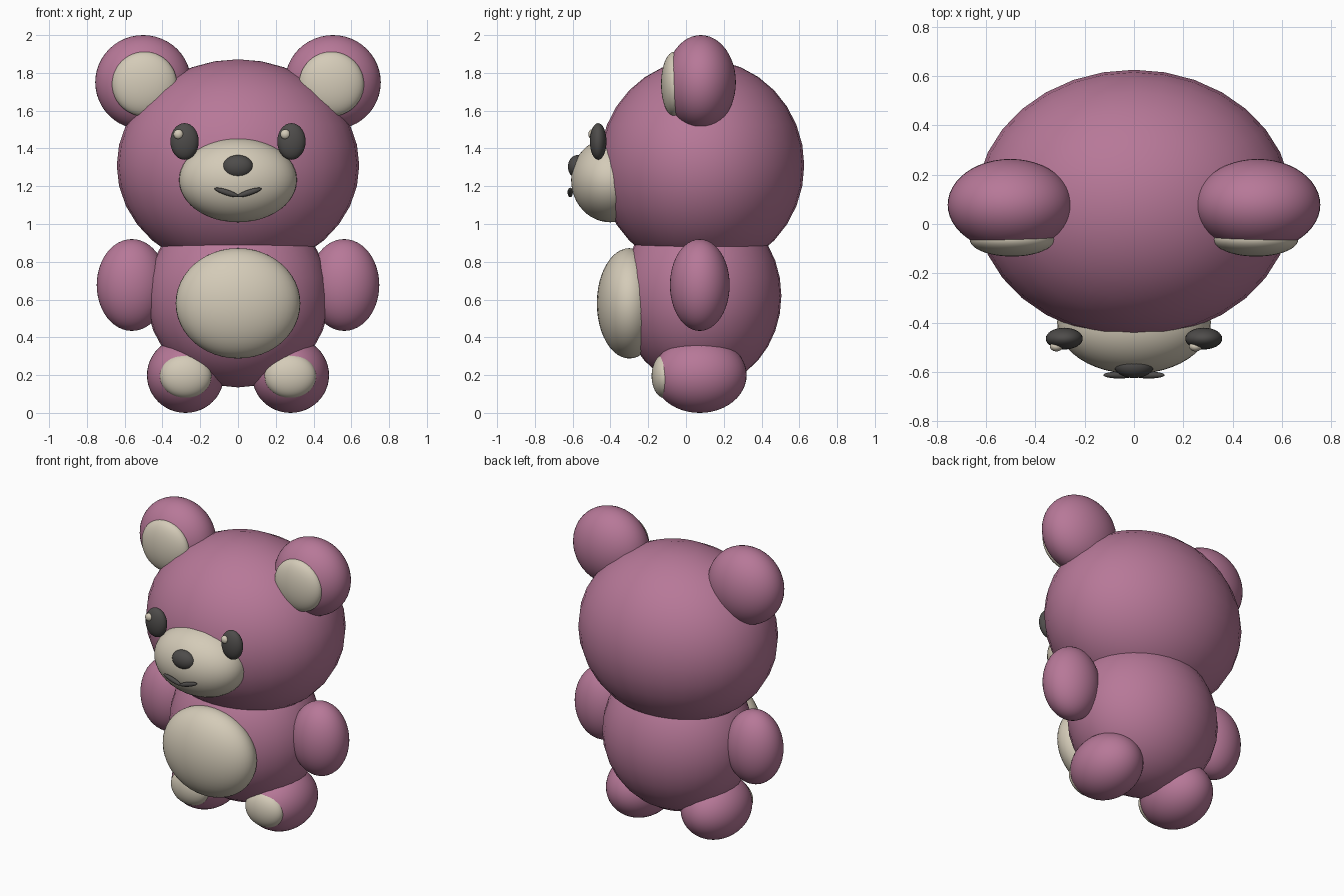
import bpy
import math

cube = bpy.data.objects.get("Cube")
if cube:
    bpy.data.objects.remove(cube, do_unlink=True)


def make_material(name, rgb):
    mat = bpy.data.materials.new(name)
    mat.use_nodes = True
    colour = (*rgb, 1.0)
    mat.diffuse_color = colour
    bsdf = next(n for n in mat.node_tree.nodes if n.type == "BSDF_PRINCIPLED")
    bsdf.inputs["Base Color"].default_value = colour
    return mat


pink = make_material("dusty_pink", (0.473, 0.188, 0.314))
cream = make_material("cream", (0.658, 0.597, 0.479))
dark = make_material("charcoal", (0.076, 0.072, 0.069))


def ellipsoid(name, centre, radii, mat, segments=48, tilt=0.0):
    """Smooth ellipsoid, optionally tilted about the front-back axis."""
    bpy.ops.mesh.primitive_uv_sphere_add(
        segments=segments, ring_count=segments // 2, radius=1.0,
        location=centre, rotation=(0, tilt, 0))
    obj = bpy.context.object
    obj.name = obj.data.name = name
    obj.scale = radii
    bpy.ops.object.transform_apply(location=False, rotation=False, scale=True)
    bpy.ops.object.shade_smooth()
    obj.data.materials.append(mat)
    return obj


def pair(name, centre, radii, mat, segments=48, tilt=0.0):
    """Left (+x) and right (-x) copies of one part."""
    x, y, z = centre
    for side, sign in (("left", 1), ("right", -1)):
        ellipsoid(f"{side}_{name}", (sign * x, y, z), radii, mat,
                  segments, sign * tilt)


# Torso and head
ellipsoid("body", (0, 0.08, 0.62), (0.485, 0.425, 0.485), pink, 32)
ellipsoid("belly_patch", (0, -0.30, 0.58), (0.33, 0.172, 0.292), cream)
ellipsoid("head", (0, 0.083, 1.31), (0.642, 0.543, 0.562), pink, 32)

# Face
ellipsoid("muzzle", (0, -0.40, 1.232), (0.312, 0.208, 0.223), cream)
ellipsoid("nose", (0, -0.575, 1.303), (0.081, 0.05, 0.062), dark, 32)
pair("mouth_stroke", (0.06, -0.613, 1.167), (0.068, 0.014, 0.015), dark, 24,
     tilt=-math.radians(18))
pair("eye", (0.283, -0.465, 1.437), (0.075, 0.044, 0.097), dark, 32)
# Both glints sit towards the same side
for side, x in (("left", 0.25), ("right", -0.315)):
    ellipsoid(f"{side}_eye_glint", (x, -0.497, 1.475),
              (0.026, 0.02, 0.026), cream, 24)

# Ears
pair("ear", (0.502, 0.078, 1.75), (0.254, 0.186, 0.25), pink)
pair("inner_ear", (0.495, -0.062, 1.741), (0.172, 0.07, 0.171), cream)

# Arms and legs
pair("arm", (0.562, 0.073, 0.677), (0.186, 0.158, 0.243), pink)
pair("leg", (0.278, 0.073, 0.2), (0.204, 0.248, 0.2), pink)
pair("foot_pad", (0.277, -0.112, 0.195), (0.136, 0.07, 0.117), cream)
